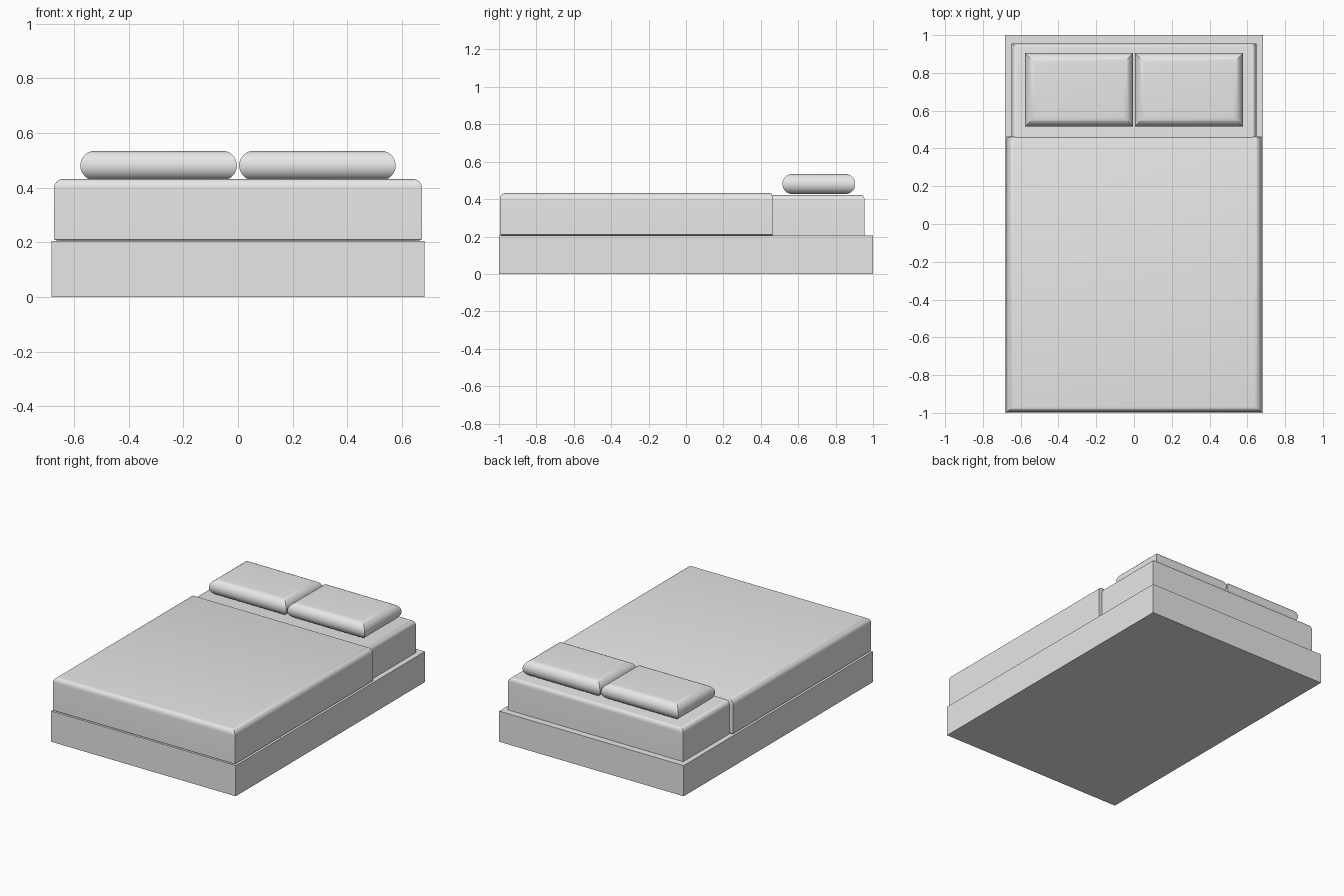
import bpy, bmesh, math

cube = bpy.data.objects.get("Cube")
if cube:
    bpy.data.objects.remove(cube, do_unlink=True)

grey = bpy.data.materials.new("plain grey")
grey.use_nodes = True
grey.diffuse_color = (0.8, 0.8, 0.8, 1)
grey.node_tree.nodes["Principled BSDF"].inputs["Base Color"].default_value = (0.8, 0.8, 0.8, 1)


def arc(radius, start, end, steps):
    """Points (inset share 0..1, height offset) round a quarter or half circle."""
    pts = []
    for i in range(steps + 1):
        a = math.radians(start + (end - start) * i / steps)
        pts.append((1 - math.cos(a), radius * math.sin(a)))
    return pts


def stacked_box(name, x, y, rings, inset=(0, 0, 0)):
    """Stack rectangles (inset share, z); inset gives the side, front and back roundings."""
    side, front, back = inset
    bm = bmesh.new()
    loops = []
    for k, z in rings:
        x0, x1 = x[0] + side * k, x[1] - side * k
        y0, y1 = y[0] + front * k, y[1] - back * k
        loops.append([bm.verts.new((px, py, z)) for px, py in
                      ((x0, y0), (x1, y0), (x1, y1), (x0, y1))])
    for low, high in zip(loops, loops[1:]):
        for i in range(4):
            j = (i + 1) % 4
            bm.faces.new((low[i], low[j], high[j], high[i]))
    bm.faces.new(loops[0][::-1])
    bm.faces.new(loops[-1])
    mesh = bpy.data.meshes.new(name)
    bm.to_mesh(mesh)
    bm.free()
    mesh.materials.append(grey)
    obj = bpy.data.objects.new(name, mesh)
    bpy.context.collection.objects.link(obj)
    bpy.ops.object.select_all(action='DESELECT')
    obj.select_set(True)
    bpy.context.view_layer.objects.active = obj
    bpy.ops.object.shade_smooth_by_angle(angle=math.radians(30))
    return obj


def soft_top(bottom, top, radius):
    """Straight walls that roll over into a flat top."""
    return [(k, top - radius + dz) for k, dz in arc(radius, 0, 90, 8)]


# Bed base
stacked_box("bed_base", (-0.683, 0.683), (-1, 1), [(0, 0), (0, 0.205)])

# Mattress
stacked_box("mattress", (-0.648, 0.648), (-0.96, 0.955),
            [(0, 0.203)] + soft_top(0.203, 0.423, 0.03), (0.03, 0.03, 0.02))

# Duvet, with its lower hem tucked slightly in
stacked_box("duvet", (-0.674, 0.674), (-0.995, 0.463),
            [(0.3, 0.206), (0, 0.211)] + soft_top(0.206, 0.432, 0.035),
            (0.035, 0.028, 0.012))

# Pillows with fully rounded, mitred sides
r = 0.054
for name, x in (("right_pillow", (-0.577, -0.004)), ("left_pillow", (0.004, 0.577))):
    stacked_box(name, x, (0.515, 0.905),
                [(k, 0.481 + dz) for k, dz in arc(r, -90, 90, 18)], (r, r, r))
